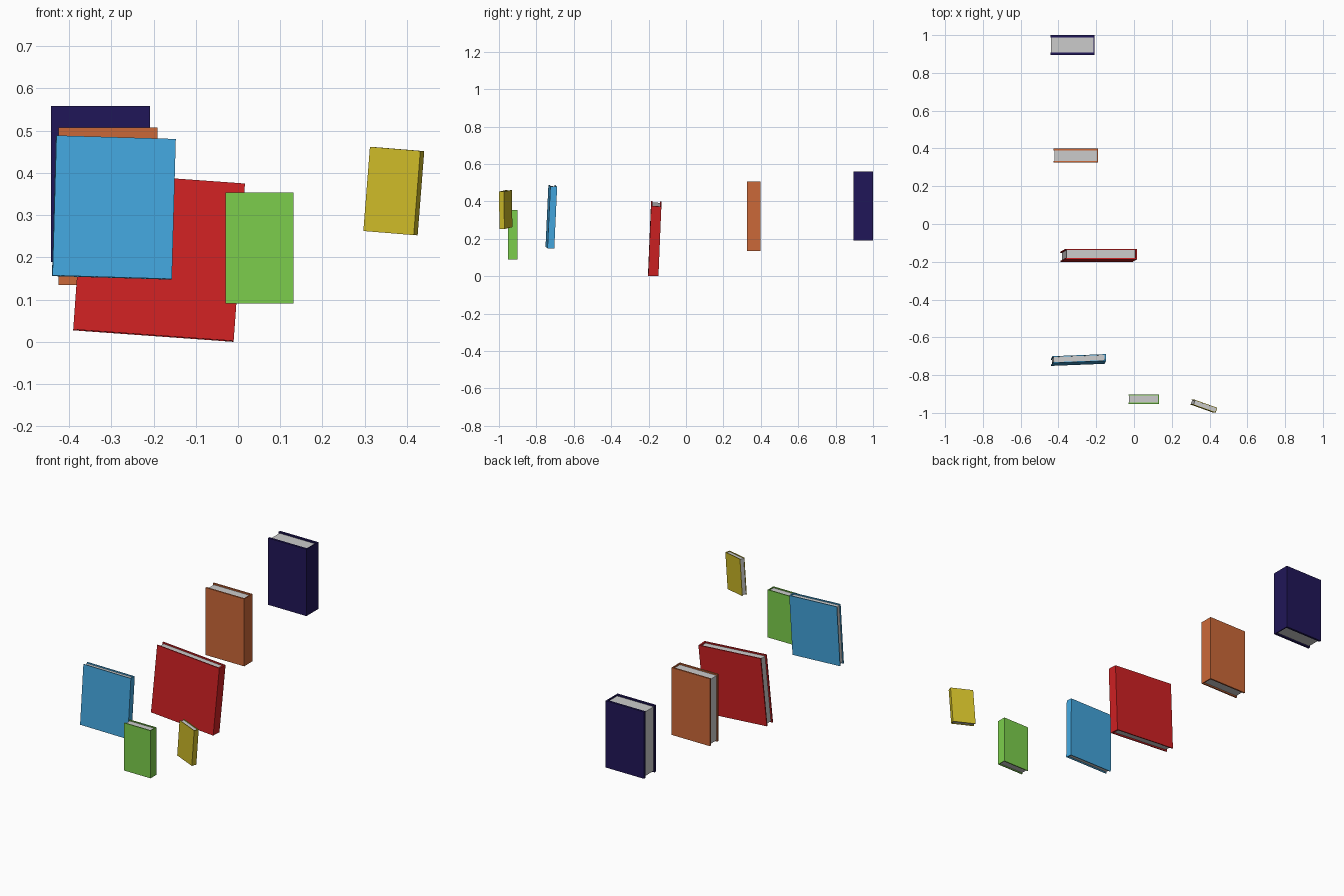
import bpy, bmesh
from math import radians
from mathutils import Vector, Euler, Matrix

if "Cube" in bpy.data.objects:
    bpy.data.objects.remove(bpy.data.objects["Cube"])


def linear(c):
    c /= 255
    return c / 12.92 if c <= 0.04045 else ((c + 0.055) / 1.055) ** 2.4


def prism(name, profile, z0, z1, matrix, mat=None):
    """Extrude an xy outline from z0 to z1 and place it with the matrix."""
    bm = bmesh.new()
    face = bm.faces.new([bm.verts.new((x, y, z0)) for x, y in profile])
    ext = bmesh.ops.extrude_face_region(bm, geom=[face])
    top = [v for v in ext["geom"] if isinstance(v, bmesh.types.BMVert)]
    bmesh.ops.translate(bm, verts=top, vec=(0, 0, z1 - z0))
    bmesh.ops.recalc_face_normals(bm, faces=bm.faces)
    me = bpy.data.meshes.new(name)
    bm.to_mesh(me)
    bm.free()
    ob = bpy.data.objects.new(name, me)
    bpy.context.collection.objects.link(ob)
    ob.matrix_world = matrix
    if mat:
        me.materials.append(mat)
    return ob


def book(name, rgb, centre, size, tilt=(0, 0, 0)):
    w, t, h = (s / 2 for s in size)
    board = 0.23 * t            # cover board thickness
    spine = 0.05 * w
    inset = 0.04 * w            # pages set back at the open edge
    lip = 0.04 * h              # pages set back at top and bottom
    mat = bpy.data.materials.new(name + "_cover")
    mat.diffuse_color = (*map(linear, rgb), 1)
    mat.use_nodes = True
    mat.node_tree.nodes["Principled BSDF"].inputs["Base Color"].default_value = mat.diffuse_color
    m = Matrix.Translation(Vector(centre)) @ Euler([radians(a) for a in tilt]).to_matrix().to_4x4()
    # C-shaped cover: front board, spine on the +x side, back board
    ix, iy = w - spine, t - board
    prism(name + "_cover",
          [(-w, -t), (w, -t), (w, t), (-w, t), (-w, iy), (ix, iy), (ix, -iy), (-w, -iy)],
          -h, h, m, mat)
    # page block
    prism(name + "_pages",
          [(-w + inset, -iy), (ix, -iy), (ix, iy), (-w + inset, iy)],
          -h + lip, h - lip, m)


# name, colour, centre, size (width, thickness, height), tilt in degrees
book("navy_book", (32, 22, 88), (-0.326, 0.948, 0.374), (0.234, 0.104, 0.369))
book("orange_book", (203, 104, 56), (-0.308, 0.362, 0.321), (0.235, 0.073, 0.372))
book("red_book", (208, 33, 35), (-0.187, -0.167, 0.201), (0.381, 0.055, 0.374), (-2.4, 4.1, 0))
book("blue_book", (68, 168, 224), (-0.294, -0.72, 0.318), (0.283, 0.036, 0.332), (-2.6, 1.7, 2.2))
book("green_book", (124, 206, 76), (0.051, -0.927, 0.222), (0.162, 0.05, 0.263))
book("yellow_book", (205, 186, 40), (0.369, -0.964, 0.357), (0.127, 0.028, 0.2), (-1, 4.4, -19.7))
